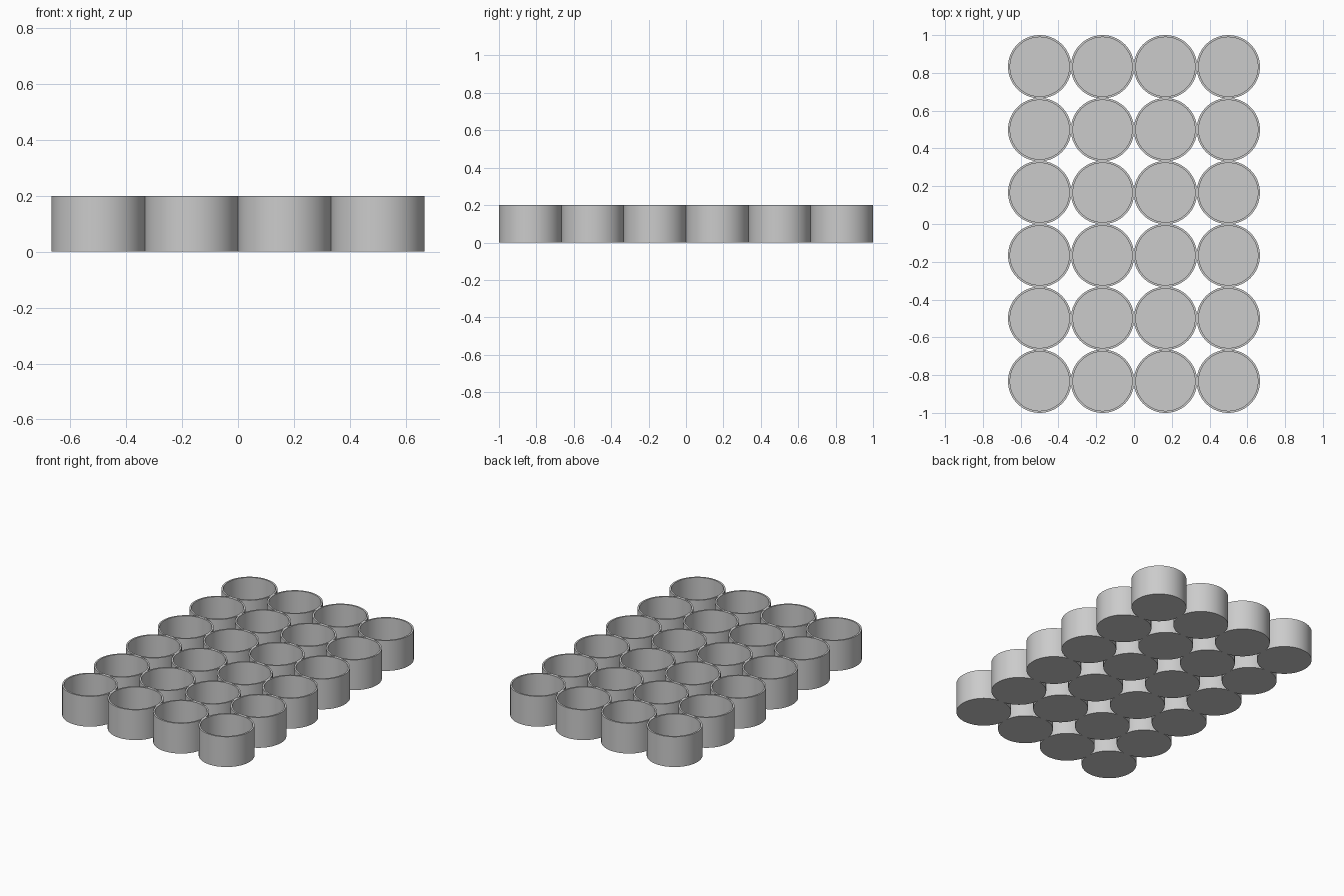
import bpy, bmesh, math

cube = bpy.data.objects.get("Cube")
if cube:
    bpy.data.objects.remove(cube, do_unlink=True)

COLUMNS, ROWS = 4, 6
PITCH = 0.333
RADIUS, HEIGHT = 0.1675, 0.2
WALL, FLOOR = 0.011, 0.011
SEGMENTS = 72

# Plain grey material
grey = bpy.data.materials.new("grey")
grey.use_nodes = True
colour = (0.6, 0.6, 0.6, 1)
grey.diffuse_color = colour
grey.node_tree.nodes["Principled BSDF"].inputs["Base Color"].default_value = colour


def make_cup_mesh():
    """Open cup: a wall-and-floor profile turned around the z axis."""
    inner = RADIUS - WALL
    profile = [(0, 0), (RADIUS, 0), (RADIUS, HEIGHT),
               (inner, HEIGHT), (inner, FLOOR), (0, FLOOR)]
    bm = bmesh.new()
    verts = [bm.verts.new((r, 0, z)) for r, z in profile]
    edges = [bm.edges.new(pair) for pair in zip(verts, verts[1:])]
    bmesh.ops.spin(bm, geom=verts + edges, cent=(0, 0, 0), axis=(0, 0, 1),
                   angle=math.tau, steps=SEGMENTS, use_merge=True)
    bmesh.ops.remove_doubles(bm, verts=bm.verts, dist=0.0001)
    bmesh.ops.recalc_face_normals(bm, faces=bm.faces)
    # Smooth round walls, crisp rim and base
    for face in bm.faces:
        face.smooth = True
    for edge in bm.edges:
        edge.smooth = edge.calc_face_angle(0) < math.radians(30)
    mesh = bpy.data.meshes.new("cup")
    bm.to_mesh(mesh)
    bm.free()
    mesh.materials.append(grey)
    return mesh


# Tray of touching cups sharing one mesh
cup_mesh = make_cup_mesh()
for row in range(ROWS):
    for column in range(COLUMNS):
        cup = bpy.data.objects.new(f"cup_row{row + 1}_column{column + 1}", cup_mesh)
        cup.location = ((column - (COLUMNS - 1) / 2) * PITCH,
                        (row - (ROWS - 1) / 2) * PITCH, 0)
        bpy.context.collection.objects.link(cup)
